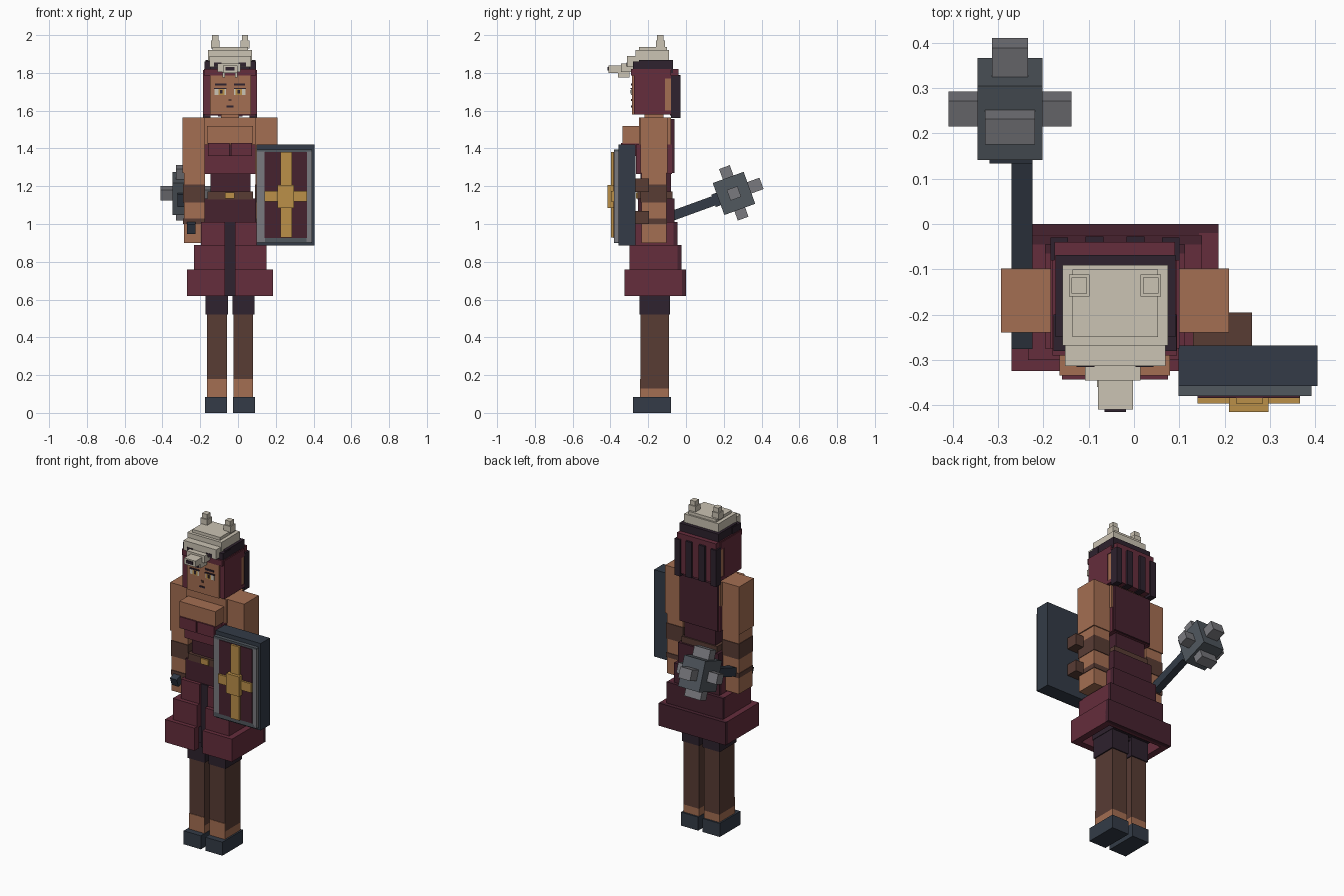
import bpy, bmesh, math
from mathutils import Matrix, Vector

if "Cube" in bpy.data.objects:
    bpy.data.objects.remove(bpy.data.objects["Cube"])

CX = -0.042  # body symmetry plane


def material(name, rgb):
    m = bpy.data.materials.new(name)
    lin = [((c / 255 + 0.055) / 1.055) ** 2.4 for c in rgb] + [1.0]
    m.diffuse_color = lin
    m.use_nodes = True
    bsdf = next(n for n in m.node_tree.nodes if n.type == 'BSDF_PRINCIPLED')
    bsdf.inputs["Base Color"].default_value = lin
    return m


SKIN = material("skin", (164, 110, 82))
BROWN = material("brown leather", (88, 60, 52))
PURPLE = material("dark purple", (46, 34, 46))
MAROON = material("maroon", (101, 45, 60))
WINE = material("dark wine", (70, 34, 47))
SLATE = material("slate", (51, 59, 71))
STEEL = material("steel", (81, 88, 95))
GREY = material("light grey", (122, 122, 127))
GOLD = material("gold", (187, 144, 73))
BONE = material("bone", (203, 195, 179))


def box(name, mat, x, y, z, matrix=None):
    """Box from (min, max) ranges, optionally moved by a matrix."""
    bm = bmesh.new()
    bmesh.ops.create_cube(bm, size=1)
    for v in bm.verts:
        v.co = Vector([(a + b) / 2 + c * (b - a) for (a, b), c in zip((x, y, z), v.co)])
    if matrix:
        bm.transform(matrix)
    me = bpy.data.meshes.new(name)
    bm.to_mesh(me)
    bm.free()
    me.materials.append(mat)
    ob = bpy.data.objects.new(name, me)
    bpy.context.collection.objects.link(ob)
    return ob


def pair(name, mat, x, y, z):
    """Left box, and its copy mirrored across the body plane."""
    box("left_" + name, mat, x, y, z)
    box("right_" + name, mat, (2 * CX - x[1], 2 * CX - x[0]), y, z)


# Legs and feet
pair("foot", SLATE, (-0.027, 0.09), (-0.28, -0.08), (0, 0.083))
pair("ankle", SKIN, (-0.025, 0.08), (-0.24, -0.09), (0.083, 0.13))
pair("stocking", BROWN, (-0.025, 0.08), (-0.24, -0.09), (0.13, 0.52))
pair("ankle_front", SKIN, (-0.025, 0.08), (-0.243, -0.238), (0.083, 0.18))
pair("shorts", PURPLE, (-0.03, 0.087), (-0.246, -0.084), (0.52, 0.66))
box("pelvis", PURPLE, (-0.175, 0.09), (-0.255, -0.07), (0.64, 1.01))
box("skirt_slit", PURPLE, (-0.07, -0.014), (-0.262, -0.1), (0.62, 1.01))

# Tiered skirt, open at the front and hollow below
for i, (hw, y0, y1, z0, z1) in enumerate([(0.228, -0.325, 0.0, 0.62, 0.76),
                                          (0.192, -0.30, -0.025, 0.75, 0.89),
                                          (0.155, -0.275, -0.045, 0.88, 1.01)]):
    t = 0.042
    pair(f"skirt_side_{i}", MAROON, (CX + hw - t, CX + hw), (y0, y1 - 0.02), (z0, z1))
    pair(f"skirt_front_{i}", MAROON, (CX + 0.027, CX + hw - t), (y0, y0 + t), (z0, z1))
    box(f"skirt_back_{i}", WINE, (CX - hw, CX + hw), (y1 - 0.024, y1), (z0, z1))
    box(f"skirt_lining_{i}", MAROON, (CX - hw + t, CX + hw - t), (y1 - t, y1 - 0.024), (z0, z1))

# Torso
box("hip_band", WINE, (-0.178, 0.095), (-0.255, -0.06), (1.01, 1.135))
box("waist", WINE, (-0.145, 0.065), (-0.24, -0.08), (1.13, 1.29))
box("belt", BROWN, (-0.162, 0.08), (-0.257, -0.072), (1.13, 1.172))
box("buckle", GOLD, (-0.068, -0.018), (-0.266, -0.25), (1.134, 1.168))
box("corset", MAROON, (-0.178, 0.093), (-0.265, -0.075), (1.265, 1.42))
pair("corset_cup", MAROON, (CX + 0.004, 0.075), (-0.343, -0.24), (1.36, 1.43))
box("cup_join", WINE, (CX - 0.004, CX + 0.004), (-0.335, -0.24), (1.36, 1.42))
box("bust", SKIN, (-0.165, 0.08), (-0.335, -0.23), (1.425, 1.52))
box("chest", SKIN, (-0.18, 0.095), (-0.25, -0.08), (1.42, 1.565))
box("back_panel", WINE, (-0.17, 0.087), (-0.09, -0.062), (1.27, 1.555))
box("neck", SKIN, (-0.09, 0.006), (-0.22, -0.12), (1.56, 1.60))

# Arms
pair("upper_arm", SKIN, (0.085, 0.21), (-0.24, -0.098), (1.27, 1.565))
pair("forearm", SKIN, (0.092, 0.203), (-0.236, -0.104), (0.90, 1.27))
pair("arm_band", BROWN, (0.09, 0.206), (-0.24, -0.10), (1.115, 1.21))
pair("wrist_band", BROWN, (0.09, 0.206), (-0.24, -0.10), (1.0, 1.028))

# Head and face
box("head", SKIN, (-0.147, 0.07), (-0.286, -0.08), (1.58, 1.80))
pair("side_hair", MAROON, (0.055, 0.10), (-0.275, -0.11), (1.58, 1.815))
pair("hair_rear_top", MAROON, (0.055, 0.10), (-0.11, -0.08), (1.77, 1.815))
pair("hair_rear_low", MAROON, (0.055, 0.10), (-0.11, -0.08), (1.58, 1.60))
pair("nape_skin", SKIN, (0.055, 0.096), (-0.11, -0.08), (1.60, 1.77))
box("hair_top", MAROON, (-0.18, 0.095), (-0.29, -0.08), (1.785, 1.82))
pair("temple_lock", PURPLE, (0.06, 0.094), (-0.28, -0.2), (1.79, 1.86))
box("back_hair", MAROON, (-0.175, 0.09), (-0.085, -0.04), (1.575, 1.82))
pair("outer_plait", PURPLE, (0.062, 0.10), (-0.08, -0.03), (1.56, 1.785))
pair("inner_plait", PURPLE, (CX + 0.025, CX + 0.065), (-0.08, -0.028), (1.57, 1.79))
pair("eye_white", BONE, (CX + 0.022, CX + 0.082), (-0.290, -0.285), (1.684, 1.714))
pair("iris", GOLD, (CX + 0.03, CX + 0.062), (-0.292, -0.285), (1.684, 1.714))
pair("pupil", PURPLE, (CX + 0.039, CX + 0.052), (-0.294, -0.285), (1.69, 1.71))
pair("lash", PURPLE, (CX + 0.02, CX + 0.084), (-0.293, -0.285), (1.714, 1.721))
pair("eyebrow", PURPLE, (CX + 0.02, CX + 0.08), (-0.291, -0.285), (1.733, 1.743))
box("nose", BROWN, (CX - 0.007, CX + 0.007), (-0.291, -0.285), (1.65, 1.662))
box("mouth", PURPLE, (CX - 0.019, CX + 0.019), (-0.290, -0.285), (1.618, 1.627))

# Headband and animal skull helmet
box("headband", PURPLE, (-0.173, 0.092), (-0.25, -0.068), (1.80, 1.868))
box("skull_base", BONE, (-0.158, 0.075), (-0.268, -0.09), (1.862, 1.92))
box("skull_top", BONE, (-0.136, 0.053), (-0.25, -0.10), (1.915, 1.938))
box("skull_brow", BONE, (-0.152, 0.07), (-0.313, -0.24), (1.83, 1.89))
pair("skull_socket", PURPLE, (CX + 0.045, CX + 0.085), (-0.316, -0.31), (1.835, 1.855))
box("skull_muzzle", BONE, (-0.108, 0.014), (-0.345, -0.27), (1.805, 1.85))
box("skull_snout", BONE, (-0.08, -0.002), (-0.41, -0.30), (1.80, 1.838))
box("skull_nostril", PURPLE, (-0.065, -0.018), (-0.415, -0.409), (1.812, 1.83))
pair("skull_jaw", BONE, (-0.015, -0.002), (-0.36, -0.30), (1.775, 1.805))
pair("ear", BONE, (0.014, 0.06), (-0.16, -0.112), (1.93, 1.972))
pair("ear_tip", BONE, (0.02, 0.054), (-0.153, -0.118), (1.97, 2.0))

# Shield with rim, cross and straps
box("shield_body", SLATE, (0.098, 0.405), (-0.358, -0.268), (0.885, 1.42))
box("shield_left_rim", GREY, (0.362, 0.392), (-0.38, -0.355), (0.905, 1.385))
box("shield_right_rim", GREY, (0.098, 0.142), (-0.38, -0.355), (0.905, 1.385))
box("shield_top_rim", STEEL, (0.098, 0.392), (-0.38, -0.355), (1.38, 1.395))
box("shield_bottom_rim", STEEL, (0.098, 0.392), (-0.38, -0.355), (0.90, 0.928))
box("shield_field", WINE, (0.14, 0.365), (-0.384, -0.35), (0.927, 1.382))
box("cross_upright", GOLD, (0.225, 0.285), (-0.396, -0.37), (0.928, 1.381))
box("cross_bar", GOLD, (0.14, 0.366), (-0.396, -0.37), (1.12, 1.176))
box("cross_boss", GOLD, (0.21, 0.297), (-0.415, -0.38), (1.085, 1.207))
for i, z in enumerate((1.0, 1.17)):
    box(f"shield_strap_{i}", BROWN, (0.13, 0.26), (-0.27, -0.195), (z, z + 0.07))

# Mace, tilted about x, with the origin at the centre of its head
tilt = Matrix.Translation((-0.274, 0.254, 1.162)) @ Matrix.Rotation(math.radians(20), 4, 'X')
box("mace_handle", SLATE, (0.004, 0.05), (-0.555, -0.08), (-0.026, 0.026), tilt)
box("mace_collar", SLATE, (-0.045, 0.05), (-0.115, -0.08), (-0.035, 0.035), tilt)
box("mace_head", STEEL, (-0.072, 0.072), (-0.087, 0.087), (-0.09, 0.09), tilt)
box("mace_side_spikes", GREY, (-0.136, 0.136), (-0.03, 0.03), (-0.03, 0.03), tilt)
box("mace_end_spike", GREY, (-0.04, 0.04), (0.0, 0.155), (-0.032, 0.032), tilt)
box("mace_cross_spikes", GREY, (-0.055, 0.055), (-0.03, 0.03), (-0.142, 0.148), tilt)
